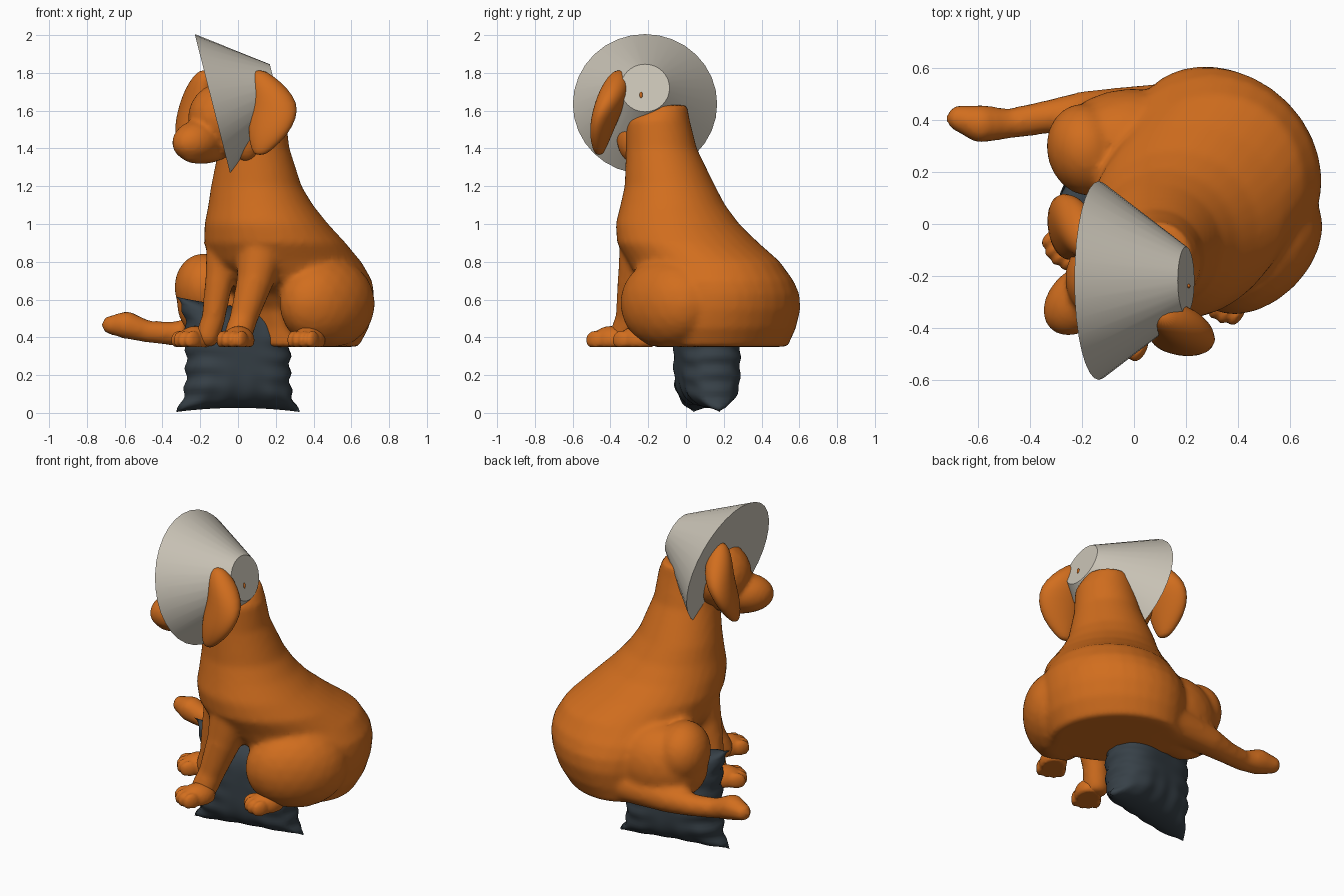
import bpy, bmesh, math
from mathutils import Vector, Matrix

cube = bpy.data.objects.get("Cube")
if cube:
    bpy.data.objects.remove(cube, do_unlink=True)

FLOOR = 0.35  # height of the flat underside of the dog
DIAG = math.radians(45)


def material(name, rgb):
    m = bpy.data.materials.new(name)
    m.use_nodes = True
    m.diffuse_color = (*rgb, 1)
    m.node_tree.nodes["Principled BSDF"].inputs["Base Color"].default_value = (*rgb, 1)
    return m


orange = material("orange fur", (0.64, 0.155, 0.013))
plastic = material("warm grey plastic", (0.59, 0.55, 0.47))
slate = material("dark slate cloth", (0.038, 0.052, 0.064))


def finish(name, bm, mat):
    bmesh.ops.recalc_face_normals(bm, faces=bm.faces)
    mesh = bpy.data.meshes.new(name)
    bm.to_mesh(mesh)
    bm.free()
    mesh.materials.append(mat)
    for p in mesh.polygons:
        p.use_smooth = True
    ob = bpy.data.objects.new(name, mesh)
    bpy.context.collection.objects.link(ob)
    return ob


def blob(bm, centre, size, yaw=DIAG, pitch=0.0):
    """Ellipsoid turned by yaw and pitch."""
    mat = (Matrix.Translation(centre) @ Matrix.Rotation(yaw, 4, 'Z')
           @ Matrix.Rotation(pitch, 4, 'Y') @ Matrix.Diagonal((*size, 1)))
    bmesh.ops.create_icosphere(bm, subdivisions=3, radius=1, matrix=mat)


def tapered(bm, start, end, r1, r2, sides):
    """Closed frustum from start to end."""
    axis = end - start
    mat = (Matrix.Translation((start + end) / 2)
           @ axis.to_track_quat('Z', 'Y').to_matrix().to_4x4())
    bmesh.ops.create_cone(bm, cap_ends=True, segments=sides, radius1=r1, radius2=r2,
                          depth=axis.length, matrix=mat)


def limb(bm, points):
    """Balls at the joints (x, y, z, radius) linked by tapered segments."""
    for *p, r in points:
        blob(bm, p, (r, r, r))
    for (*p, r1), (*q, r2) in zip(points, points[1:]):
        tapered(bm, Vector(p), Vector(q), r1, r2, 20)


def loft(bm, rings, yaw, place=lambda x, y: (x, y), sides=32):
    """Skin through level ellipses of (z, x, y, radius along yaw, radius across)."""
    loops = []
    for z, cx, cy, a, c in rings:
        loop = []
        for i in range(sides):
            t = 2 * math.pi * i / sides
            u, v = a * math.cos(t), c * math.sin(t)
            x = cx + u * math.cos(yaw) - v * math.sin(yaw)
            y = cy + u * math.sin(yaw) + v * math.cos(yaw)
            loop.append(bm.verts.new((*place(x, y), z)))
        loops.append(loop)
    for lo, hi in zip(loops, loops[1:]):
        for i in range(sides):
            j = (i + 1) % sides
            bm.faces.new((lo[i], lo[j], hi[j], hi[i]))
    bm.faces.new(loops[0][::-1])
    bm.faces.new(loops[-1])


def fused(name, bm, voxel, rounds):
    """Rest the volumes on the floor plane and blend them into one skin."""
    for v in bm.verts:
        v.co.z = max(v.co.z, FLOOR)
    ob = finish(name, bm, orange)
    r = ob.modifiers.new("fuse", 'REMESH')
    r.mode = 'VOXEL'
    r.voxel_size = voxel
    r.use_smooth_shade = True
    s = ob.modifiers.new("soften", 'SMOOTH')
    s.factor = 0.5
    s.iterations = rounds


# Body: torso, thighs, front legs and tail
bm = bmesh.new()
loft(bm, [
    (FLOOR, .32, .22, .27, .36), (.45, .345, .235, .30, .39),
    (.55, .35, .24, .325, .405), (.63, .335, .215, .36, .41), (.70, .30, .16, .41, .41),
    (.80, .25, .095, .43, .375), (.90, .195, .01, .385, .365),
    (1.0, .15, -.045, .33, .325), (1.1, .12, -.07, .275, .28),
    (1.2, .097, -.085, .235, .245), (1.4, .085, -.13, .185, .19),
    (1.55, .085, -.15, .17, .17), (1.63, .09, -.12, .125, .125)], DIAG)
blob(bm, (.472, -.095, .58), (.295, .205, .245))
blob(bm, (-.05, .32, .58), (.28, .195, .235), math.radians(14))
blob(bm, (-.185, .285, .665), (.15, .18, .18), math.radians(14))
limb(bm, [(.13, -.215, .90, .14), (.09, -.265, .70, .098),
          (.03, -.30, .50, .074), (.0, -.33, .41, .075)])
limb(bm, [(-.05, -.05, .90, .12), (-.10, -.08, .70, .075),
          (-.13, -.08, .50, .063), (-.16, -.07, .41, .065)])
limb(bm, [(.1, .43, .45, .11), (-.18, .43, .43, .083), (-.34, .41, .42, .064),
          (-.48, .385, .43, .058), (-.59, .385, .465, .074), (-.67, .405, .465, .052)])
fused("dog_body", bm, .018, 5)

# Feet with four rounded toes each
for name, x, y, deg in (("front_left_foot", -.01, -.42, 60),
                        ("front_right_foot", -.245, -.07, 40),
                        ("hind_left_foot", .365, -.28, 60)):
    bm = bmesh.new()
    yaw = math.radians(deg)
    back = Vector((math.cos(yaw), math.sin(yaw), 0))
    side = Vector((-back.y, back.x, 0))
    centre = Vector((x, y, .385))
    blob(bm, centre + back * .025, (.105, .078, .075), yaw)
    for k in (-1.5, -.5, .5, 1.5):
        toe = centre - back * (.06 - .014 * abs(k)) + side * .038 * k
        blob(bm, toe, (.052, .027, .05), yaw)
    fused(name, bm, .01, 1)

# Head with muzzle, jaw, throat and cheek
bm = bmesh.new()
blob(bm, (-.08, -.20, 1.56), (.19, .18, .19))
blob(bm, (-.21, -.29, 1.44), (.16, .115, .112), DIAG, -.15)
blob(bm, (-.17, -.26, 1.38), (.17, .085, .06), DIAG, -.1)
blob(bm, (.0, -.22, 1.45), (.15, .14, .11))
blob(bm, (.045, -.285, 1.46), (.08, .085, .135))
fused("head", bm, .013, 4)

# Hanging ears, the right one reflected across the diagonal plane of the head
ear = [(1.365, .115, -.46, .025, .015), (1.39, .125, -.46, .055, .03),
       (1.47, .158, -.452, .11, .052), (1.56, .185, -.43, .132, .066),
       (1.64, .19, -.40, .132, .078), (1.72, .16, -.375, .105, .075),
       (1.78, .125, -.358, .07, .055), (1.815, .11, -.355, .025, .02)]
for name, place in (("left_ear", lambda x, y: (x, y)),
                    ("right_ear", lambda x, y: (y + .175, x - .195))):
    bm = bmesh.new()
    loft(bm, ear, math.radians(-18), place, 20)
    ob = finish(name, bm, orange)
    ob.modifiers.new("round", 'SUBSURF').levels = 1

# Protective cone: closed frustum tipped toward the muzzle
bm = bmesh.new()
tapered(bm, Vector((-.135, -.217, 1.635)), Vector((.2, -.217, 1.72)), .382, .13, 32)
cone = finish("protective_cone", bm, plastic)
bpy.ops.object.select_all(action='DESELECT')
cone.select_set(True)
bpy.context.view_layer.objects.active = cone
bpy.ops.object.shade_smooth_by_angle(angle=math.radians(30))

# Tuft of fur poking through the narrow end of the cone
bm = bmesh.new()
blob(bm, (.209, -.238, 1.682), (.008, .008, .018), 0)
finish("fur_tuft", bm, orange)

# Pillow: two puffed sheets sewn at the rim, with creases near the sides
bm = bmesh.new()
for face in (-1, 1):
    made = bmesh.ops.create_grid(bm, x_segments=32, y_segments=32, size=1)
    for vert in made["verts"]:
        u, v = vert.co.x, vert.co.y
        puff = (max(0, 1 - u ** 4) * max(0, 1 - v ** 4)) ** .55
        crease = .010 * math.sin(17 * v + 2 * u) * u * u
        crease += .006 * math.sin(15 * u) * v * v
        vert.co = (.335 * u * (1 - .16 * (1 - v ** 4)) + .008 * math.sin(19 * v) * u ** 3,
                   face * puff * (.155 + crease * 1.5),
                   .31 + .305 * v * (1 - .07 * (1 - u * u)) - .03 * (u + 1) * (v + 1) / 2)
bmesh.ops.remove_doubles(bm, verts=bm.verts, dist=.0005)
bmesh.ops.transform(bm, verts=bm.verts, matrix=Matrix.Translation((0, .11, 0))
                    @ Matrix.Rotation(math.radians(12), 4, 'Z'))
finish("pillow", bm, slate)
